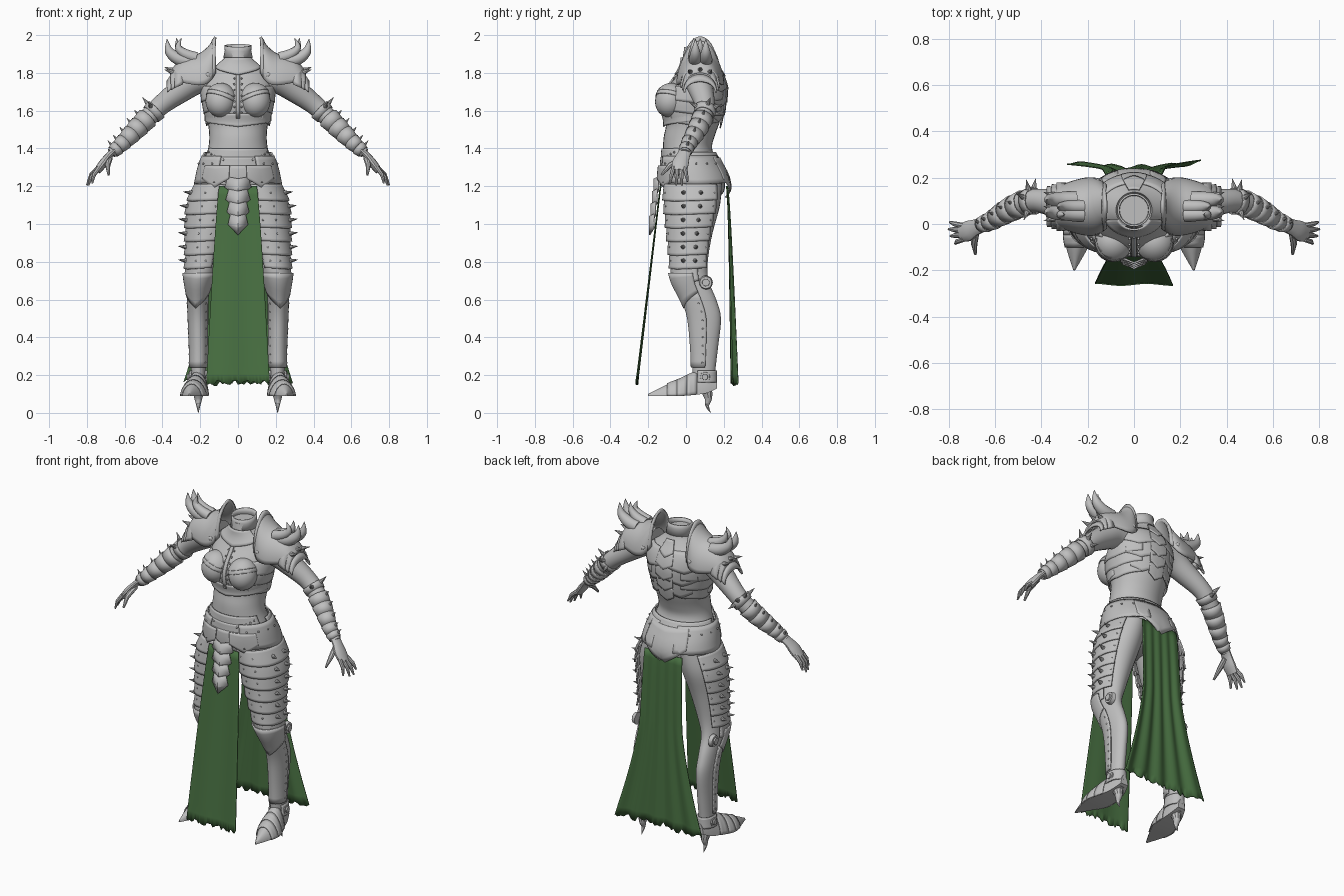
import bpy, bmesh, random
from math import sin, cos, radians, pi
from mathutils import Vector, Matrix

random.seed(4)
if "Cube" in bpy.data.objects:
    bpy.data.objects.remove(bpy.data.objects["Cube"])

def material(name, rgb):
    m = bpy.data.materials.new(name)
    m.use_nodes = True
    m.diffuse_color = (*rgb, 1)
    m.node_tree.nodes["Principled BSDF"].inputs["Base Color"].default_value = (*rgb, 1)
    return m

STEEL = material("grey steel", (0.52, 0.52, 0.52))
CLOTH = material("green cloth", (0.064, 0.16, 0.053))

def smooth(rows, k=4):
    """Catmull-Rom refinement of rows of numbers."""
    out = []
    for i in range(len(rows) - 1):
        a, b, c, d = (Vector(rows[max(0, min(len(rows) - 1, i + j))]) for j in (-1, 0, 1, 2))
        for t in (s / k for s in range(k)):
            out.append(list(b + t * (c - a) / 2 + t * t * (a - 2.5 * b + 2 * c - d / 2)
                            + t ** 3 * (1.5 * (b - c) + (d - a) / 2)))
    return out + [list(rows[-1])]

def grid(bm, rows, closed=False, caps=False):
    vs = [[bm.verts.new(p) for p in r] for r in rows]
    n = len(rows[0])
    for a, b in zip(vs, vs[1:]):
        for i in range(n if closed else n - 1):
            j = (i + 1) % n
            bm.faces.new((a[i], a[j], b[j], b[i]))
    if caps:
        bm.faces.new(vs[0])
        bm.faces.new(vs[-1])

def finish(name, bm, mat=STEEL, thick=0, mirror=True, angle=35):
    bmesh.ops.recalc_face_normals(bm, faces=bm.faces)
    me = bpy.data.meshes.new(name)
    bm.to_mesh(me)
    bm.free()
    me.materials.append(mat)
    me.shade_smooth()
    me.set_sharp_from_angle(angle=radians(angle))
    ob = bpy.data.objects.new(name, me)
    bpy.context.collection.objects.link(ob)
    if thick:
        s = ob.modifiers.new("thickness", "SOLIDIFY")
        s.thickness, s.offset = thick, 0
    if mirror:
        ob.modifiers.new("mirror", "MIRROR")

def skin(name, rows, closed=False, caps=False, **kw):
    bm = bmesh.new()
    grid(bm, rows, closed, caps)
    finish(name, bm, **kw)

def tubes(name, paths, n=10, flat=1.0, thick=0, caps=True):
    """Round tubes along paths of (x, y, z, radius)."""
    bm = bmesh.new()
    for path in paths:
        rows = []
        for i, p in enumerate(path):
            t = Vector(path[min(i + 1, len(path) - 1)][:3]) - Vector(path[max(i - 1, 0)][:3])
            side = t.cross(Vector((0, 1, 0.01))).normalized()
            up = side.cross(t).normalized()
            rows.append([Vector(p[:3]) + p[3] * (side * cos(2 * pi * k / n) * flat + up * sin(2 * pi * k / n))
                         for k in range(n)])
        grid(bm, rows, True, caps)
    finish(name, bm, thick=thick)

def spikes(name, items):
    """Cones given as (base, direction, radius)."""
    bm = bmesh.new()
    for base, d, r in items:
        d = Vector(d)
        m = Matrix.Translation(Vector(base) + d / 2) @ d.to_track_quat("Z", "Y").to_matrix().to_4x4()
        bmesh.ops.create_cone(bm, cap_ends=True, segments=8, radius1=r, radius2=0.001, depth=d.length, matrix=m)
    finish(name, bm)

def rivets(name, points, r=0.006):
    bm = bmesh.new()
    for p in points:
        bmesh.ops.create_icosphere(bm, subdivisions=1, radius=r, matrix=Matrix.Translation(p))
    finish(name, bm, angle=80)

def on(body, z, a, off=0.0):
    """Point on a body section at height z and angle a (front -90, left 0, back 90)."""
    i = next((k for k in range(len(body) - 2) if body[k + 1][0] <= z), len(body) - 2)
    t = (z - body[i][0]) / (body[i + 1][0] - body[i][0])
    _, cx, rx, yf, yb = (p + t * (q - p) for p, q in zip(body[i], body[i + 1]))
    return Vector((cx + (rx + off) * cos(radians(a)), (yf + yb) / 2 + ((yb - yf) / 2 + off) * sin(radians(a)), z))

def band(name, body, z0, z1, a0, a1, off0, off1, vee=0.0, mirror=True, n=24, steps=6):
    """Plate wrapped on a body; its lower edge dips to a point by vee."""
    skin(name, [[on(body, z0 + f * (z1 - z0 - vee * (1 - abs(2 * s - 1))), a0 + (a1 - a0) * s, off0 + (off1 - off0) * f)
                 for s in (i / n for i in range(n + 1))] for f in (j / steps for j in range(steps + 1))],
         thick=0.008, mirror=mirror)

# Body sections: height, centre x, half width, front y, back y
torso = smooth([(1.915, 0, .064, -.012, .13), (1.88, 0, .072, -.018, .14), (1.84, 0, .115, -.022, .16),
                (1.79, 0, .172, -.045, .19), (1.72, 0, .188, -.1, .208), (1.65, 0, .183, -.13, .203),
                (1.59, 0, .17, -.124, .192), (1.53, 0, .158, -.106, .175), (1.46, 0, .152, -.118, .15),
                (1.4, 0, .158, -.122, .138), (1.33, 0, .18, -.122, .165), (1.25, 0, .192, -.12, .2),
                (1.17, 0, .185, -.1, .2), (1.1, 0, .08, -.04, .13)])
leg = smooth([(1.22, .11, .1, -.1, .19), (1.1, .14, .11, -.095, .18), (.95, .165, .092, -.08, .14),
              (.8, .188, .07, -.065, .115), (.7, .207, .055, -.055, .12), (.6, .213, .048, -.015, .16),
              (.5, .212, .046, .015, .185), (.35, .21, .042, .03, .17), (.22, .21, .04, .035, .155),
              (.12, .21, .04, .04, .15)])
for name, body in (("torso", torso), ("leg", leg)):
    skin(name, [[on(body, r[0], 360 * k / 32) for k in range(32)] for r in body],
         closed=True, caps=True, mirror=body is leg, angle=60)

# Bust cups blended into the chest, with overlapping upper plates
for i in range(3):
    bm = bmesh.new()
    k = 1 + 0.03 * i
    bmesh.ops.create_uvsphere(bm, u_segments=28, v_segments=18, radius=1)
    bmesh.ops.transform(bm, verts=bm.verts, matrix=Matrix.Translation((.092, -.083, 1.652))
                        @ Matrix.Rotation(radians(-18), 4, "X") @ Matrix.Diagonal((.08 * k, .08 * k, .088 * k, 1)))
    if i:
        bmesh.ops.bisect_plane(bm, geom=bm.verts[:] + bm.edges[:] + bm.faces[:], plane_no=(-.35, .25, 1),
                               plane_co=(.092, -.083, 1.638 + .024 * i), clear_inner=True)
    finish(f"bust_plate_{i}" if i else "bust_cup", bm, thick=.005 if i else 0)

# Torso plates
ring = [(cos(pi * k / 16), sin(pi * k / 16)) for k in range(32)]
skin("neck_collar", [[(r * c, .06 + r * s, z + .008 * s) for c, s in ring]
                     for r, z in ((.068, 1.945), (.066, 1.92), (.074, 1.88))], closed=True, thick=.008, mirror=False)
band("gorget", torso, 1.88, 1.83, -150, -30, .006, .014, .04, False)
band("breastplate_rim", torso, 1.585, 1.545, -180, 0, .004, .012, .03, False)
for i in range(3):
    band(f"rib_plate_{i}", torso, 1.73 - .06 * i, 1.66 - .06 * i, -45, 60, .004, .009, .02)
    band(f"shoulder_blade_{i}", torso, 1.82 - .08 * i, 1.73 - .08 * i, 22 + 8 * i, 85, .003, .009, .03)
for i in range(2):
    band(f"belly_plate_{i}", torso, 1.4 - .045 * i, 1.35 - .045 * i, -160 + 10 * i, -20 - 10 * i,
         .004 + .005 * i, .01 + .005 * i, .035, False)
for i in range(5):
    band(f"spine_plate_{i}", torso, 1.87 - .068 * i, 1.81 - .068 * i, 74, 106, .007, .013, .03, False)
skin("chest_seam", [[(x, on(torso, 1.84 - .04 * i, -90, .006).y, 1.84 - .04 * i) for x in (-.01, .01)]
                    for i in range(8)], thick=.01, mirror=False)
rivets("chest_rivets", [on(torso, 1.83 - .03 * i, -84, .004) for i in range(9)])
rivets("belly_rivets", [on(torso, 1.38 - .01 * i, -30 - 9 * i, .014) for i in range(5)])

# Hip armour and hanging tassets
band("belt", torso, 1.38, 1.32, 0, 180, .012, .02, .02, False)
band("hip_plate", torso, 1.36, 1.22, -62, 72, .018, .034, .01)
band("hip_corner", torso, 1.31, 1.24, -78, -35, .026, .036, .05)
band("rear_plate", torso, 1.35, 1.24, 52, 128, .022, .034, .1, False)
band("front_plate", torso, 1.31, 1.25, -125, -55, .014, .024, .06, False)
rivets("hip_rivets", [on(torso, 1.32, a, .03) for a in range(-50, 70, 20)])
for i in range(4):
    w, z, y = .07 - .006 * i, 1.25 - .066 * i, -.158 - .008 * i
    skin(f"tasset_{i}", [[(-w * a, y + .012, z - b), (0, y - .01, z - c), (w * a, y + .012, z - b)]
                         for a, b, c in ((.75, 0, .01), (1, .055, .07), (.6, .075, .11))],
         thick=.008, mirror=False, angle=15)

# Thigh lames with spikes and rivets
for i in range(6):
    z = 1.21 - .072 * i
    band(f"thigh_lame_{i}", leg, z, z - .082, -125, 48, .014, .026, .008)
thigh_z = [1.165 - .072 * i for i in range(6)]
spikes("thigh_spikes", [(on(leg, z, a, .018), (.045 * cos(radians(a)), .045 * sin(radians(a)), .006), .013)
                        for z in thigh_z for a in (-20, 12)])
rivets("thigh_rivets", [on(leg, z, a, .022) for z in thigh_z for a in (-100, -68, 40)])

# Knee, greave and ankle
band("knee_upper", leg, .79, .7, -170, 20, .016, .02, .03)
band("knee_cop", leg, .74, .64, -165, 5, .03, .012, .085)
band("greave", leg, .64, .24, -185, 5, .005, .005, steps=12)
band("ankle_cuff", leg, .225, .16, -30, 210, .004, .01)
rivets("greave_rivets", [on(leg, .58 - .045 * i, a, .007) for i in range(8) for a in (-8, -140)])
for name, x, y, z, r in (("knee_disc", .25, .105, .69, .037), ("ankle_disc", .24, .1, .19, .03)):
    tubes(name, [[(x, y, z, r * k), (x + d, y, z, r * k * .85)] for k, d in ((1, .022), (.6, .03))], 20)

# Pointed boot: y, centre x, half width, top z, bottom z
boot = smooth([(.165, .207, .025, .19, .13), (.11, .21, .045, .225, .105), (.04, .218, .058, .21, .095),
               (-.03, .232, .068, .178, .09), (-.1, .245, .048, .15, .09), (-.2, .258, .004, .1, .09)])

def boot_arch(y, cx, w, t, b, off=0.0):
    return [(cx + (w + off) * cos(pi * k / 12), y, b + (t - b + off) * sin(pi * k / 12) ** 1.3) for k in range(13)]

skin("boot", [boot_arch(*r) for r in boot], closed=True, caps=True)
for i in range(3):
    skin(f"boot_lame_{i}", [boot_arch(*r, .004) for r in boot[7 + 3 * i:11 + 3 * i]], thick=.005)
tubes("heel_spike", [smooth([(.21, .1, .15, .04), (.21, .118, .08, .022), (.21, .112, .04, .011), (.21, .13, 0, .001)])])

# Arms and bracers
arm = smooth([(.15, .06, 1.78, .08), (.22, .065, 1.765, .078), (.3, .08, 1.71, .066), (.4, .1, 1.635, .053),
              (.46, .095, 1.58, .05), (.54, .06, 1.5, .045), (.62, .012, 1.42, .033), (.67, -.005, 1.375, .027)])
tubes("arm", [arm], 18)
tubes("bracer_lames", [[(*arm[j + k][:3], arm[j + k][3] + .003 + .002 * (2 - k)) for k in range(3)]
                       for j in (14, 17, 19, 21, 23, 25)], 18, thick=.006, caps=False)
out = Vector((.6, .2, .75))
spikes("bracer_spikes", [(Vector(arm[j][:3]) + out * arm[j][3], out * .036, .01) for j in range(18, 27, 2)])
spikes("elbow_spikes", [(Vector(arm[15][:3]) + Vector(d) * .048, Vector(d) * .055, .015)
                        for d in ((.6, .3, .74), (.2, .9, .4), (.3, -.8, .5), (-.2, .95, -.2))])

# Gauntlet hands
tubes("palm", [smooth([(.655, -.002, 1.39, .034), (.685, -.015, 1.36, .036), (.715, -.03, 1.32, .045),
                       (.745, -.036, 1.28, .038)])], 14, .5)
fingers = [[(.68, -.02, 1.35, .017), (.69, -.085, 1.31, .014), (.685, -.13, 1.26, .006)]]
for i, tip in enumerate(((.795, .008, 1.225), (.8, -.022, 1.205), (.792, -.052, 1.205), (.772, -.085, 1.215))):
    base = Vector((.735, -.008 - .019 * i, 1.3))
    mid = base.lerp(Vector(tip), .55) + Vector((.008, 0, .006))
    fingers.append([(*base, .0125), (*mid, .011), (*tip, .005)])
tubes("fingers", fingers, 8)

# Pauldron arches: x, crest z, half depth, base z
pauldron = smooth([(.12, 1.985, .085, 1.8), (.155, 1.935, .115, 1.75), (.2, 1.9, .12, 1.735), (.25, 1.885, .11, 1.74),
                   (.31, 1.86, .09, 1.75), (.355, 1.8, .078, 1.74)])

def arch(x, top, d, base, off=0.0):
    return [(x, .075 + (d + off) * cos(pi * k / 20), base + (top - base + off) * sin(pi * k / 20)) for k in range(21)]

skin("pauldron", [arch(*r) for r in pauldron], thick=.012, angle=50)
skin("pauldron_rim", [arch(*r, .005) for r in pauldron[:3]], thick=.012)
for i in range(3):
    skin(f"pauldron_lame_{i}", [arch(.29 + .03 * i, 1.855 - .035 * i, .092 - .008 * i, 1.74 - .012 * i, .006),
                                arch(.335 + .02 * i, 1.82 - .038 * i, .09 - .008 * i, 1.72 - .012 * i, .01)], thick=.01)
horns = [smooth([(.25, y, 1.86, .036), (.315, y, 1.875, .034), (.364, y, 1.915, .024), (.376, y, 1.98, .001)])
         for y in (.05, .105)]
horns += [smooth([(.22, y, 1.88, .03), (.28, y, 1.9, .027), (.316, y, 1.935, .018), (x, y, 1.985, .001)])
          for x, y in ((.325, .075), (.3, .04))]
tubes("shoulder_horns", horns, 12)
spikes("shoulder_spikes", [((.345, .075 + s * .05, 1.815 - .012 * abs(s)), (.045, s * .012, .015), .014)
                           for s in (-1, 0, 1)])
rivets("pauldron_rivets", [(.16, .075 + s * .108, 1.79) for s in (-1, 1)], .018)

# Cloth panels with ragged hems
def panel(name, width, depth, folds, amp, hem, n=36, m=22):
    rows = [[(width(f) * s, depth(f, s) + amp * (.4 + f) * sin(folds * pi * s), 1.2 - 1.04 * f)
             for s in (2 * i / n - 1 for i in range(n + 1))] for f in (j / m for j in range(m + 1))]
    rows[-1] = [(x, y, z + random.uniform(-hem, hem)) for x, y, z in rows[-1]]
    skin(name, rows, mat=CLOTH, thick=.006, mirror=False, angle=60)

panel("front_cloth", lambda f: .1 + .068 * f ** .8, lambda f, s: -.135 - .125 * f, 1.5, .003, .014)
panel("back_cloth", lambda f: .125 + .035 * f + .13 * max(0, f / .6 - .67) ** 1.4,
      lambda f, s: .217 + .03 * f ** .6 + .02 * f * s * s, 4.5, .006, .018)
